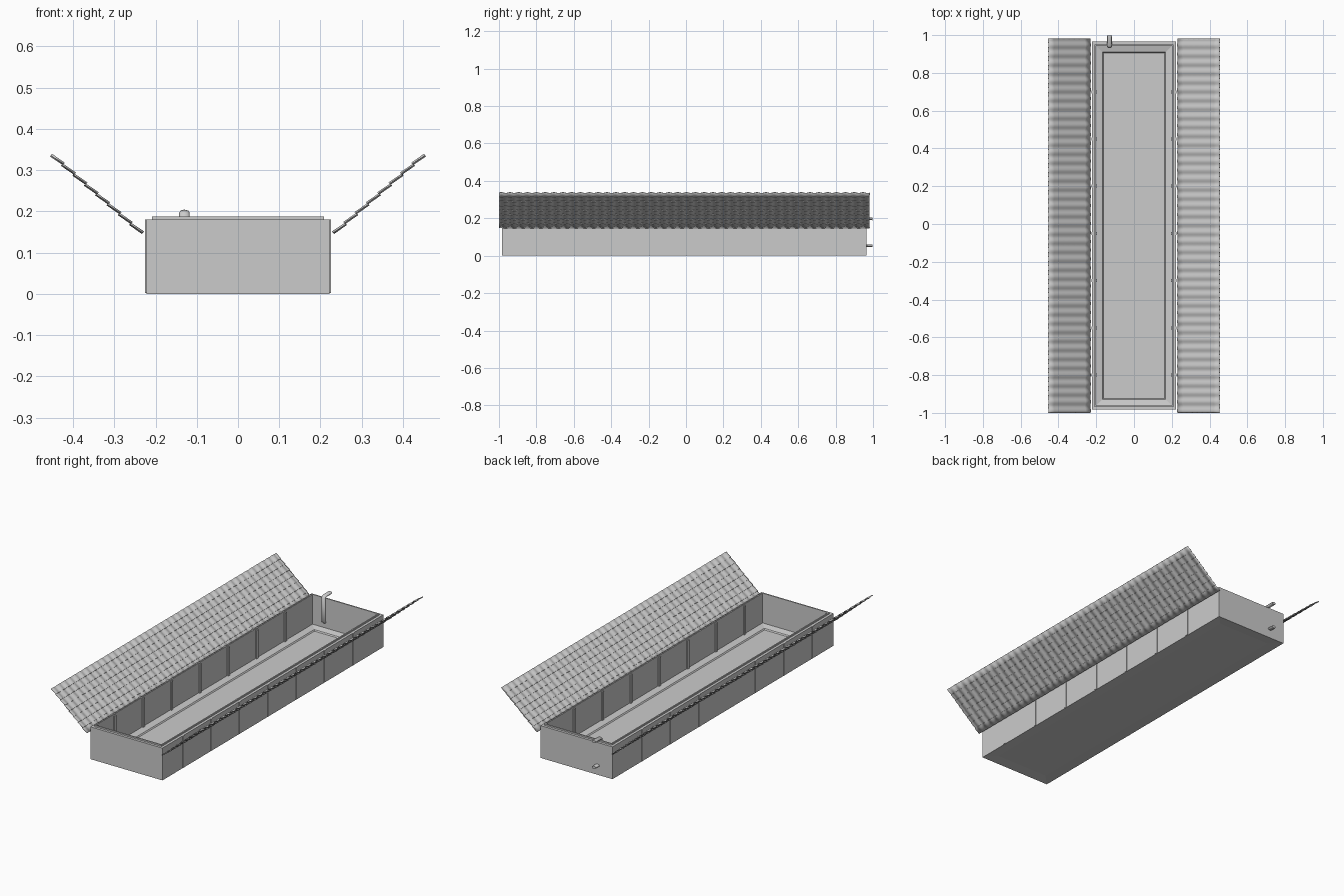
import bpy, bmesh, math
from mathutils import Vector

cube = bpy.data.objects.get("Cube")
if cube:
    bpy.data.objects.remove(cube)

grey = bpy.data.materials.new("plain grey")
grey.use_nodes = True
colour = (0.6, 0.6, 0.6, 1)
grey.diffuse_color = colour
grey.node_tree.nodes["Principled BSDF"].inputs["Base Color"].default_value = colour

HALF_X, HALF_Y, MID_Y = 0.222, 0.974, -0.009


def add_object(name, bm):
    bmesh.ops.recalc_face_normals(bm, faces=bm.faces[:])
    mesh = bpy.data.meshes.new(name)
    bm.to_mesh(mesh)
    bm.free()
    mesh.materials.append(grey)
    obj = bpy.data.objects.new(name, mesh)
    bpy.context.collection.objects.link(obj)
    return obj


def add_box(bm, low, high):
    low, high = Vector(low), Vector(high)
    verts = bmesh.ops.create_cube(bm, size=1)["verts"]
    for v in verts:
        v.co = (low + high) / 2 + v.co * (high - low)


# Trough: rectangular rings given as inset from the outside, and height
def trough():
    rings = [(0.06, 0.004), (0, 0), (0, 0.18), (0.014, 0.18), (0.014, 0.188),
             (0.021, 0.188), (0.021, 0.022), (0.055, 0.014), (0.06, 0.008)]
    bm = bmesh.new()
    loops = []
    for inset, z in rings:
        x, y = HALF_X - inset, HALF_Y - inset
        loops.append([bm.verts.new((sx * x, MID_Y + sy * y, z))
                      for sx, sy in ((-1, -1), (1, -1), (1, 1), (-1, 1))])
    for a, b in zip(loops, loops[1:]):
        for i in range(4):
            j = (i + 1) % 4
            bm.faces.new((a[i], a[j], b[j], b[i]))
    bm.faces.new(loops[0])
    bm.faces.new(loops[-1])
    add_object("trough", bm)


# Upright ribs along both long walls, inside and out
def wall_ribs():
    bm = bmesh.new()
    for side in (-1, 1):
        for i in range(7):
            y = -0.8 + i * 0.25
            for a, b, top in ((HALF_X - 0.003, HALF_X + 0.003, 0.18),
                              (HALF_X - 0.027, HALF_X - 0.018, 0.18)):
                lo, hi = sorted((side * a, side * b))
                add_box(bm, (lo, y - 0.008, 0.002), (hi, y + 0.008, top))
    add_object("wall_ribs", bm)


# Wavy tiled roof panel: overlapping rows down the slope, waves along its length
def roof_panel(name, side):
    rows, waves, steps = 8, 42, 6
    low = Vector((side * 0.232, 0, 0.147))
    high = Vector((side * 0.452, 0, 0.338))
    slope = high - low
    normal = Vector((-side * slope.z, 0, abs(slope.x))).normalized()
    bm = bmesh.new()
    lines = []
    for r in range(rows):
        for part, lift in ((0, 0.002), (1, -0.002)):
            base = low + slope * ((r + part) / rows)
            line = []
            for k in range(waves * steps + 1):
                wave = 0.003 * math.sin(math.tau * k / steps)
                p = base + normal * (lift + wave)
                p.y = -1 + 1.982 * k / (waves * steps)
                line.append(bm.verts.new(p))
            lines.append(line)
    for a, b in zip(lines, lines[1:]):
        for k in range(waves * steps):
            bm.faces.new((a[k], a[k + 1], b[k + 1], b[k]))
    obj = add_object(name, bm)
    solid = obj.modifiers.new("thickness", 'SOLIDIFY')
    solid.thickness = 0.003
    solid.offset = 0
    bpy.ops.object.select_all(action='DESELECT')
    obj.select_set(True)
    bpy.context.view_layer.objects.active = obj
    bpy.ops.object.shade_smooth_by_angle(angle=math.radians(50))


# Flattened pipe: enters low through the end wall, rises and leaves over the rim
def pipe():
    curve = bpy.data.curves.new("water_pipe", 'CURVE')
    curve.dimensions = '3D'
    curve.bevel_depth = 0.0075
    curve.bevel_resolution = 2
    curve.use_fill_caps = True
    path = [(0.998, 0.053), (0.945, 0.053), (0.938, 0.06),
            (0.938, 0.19), (0.945, 0.197), (0.998, 0.197)]
    spline = curve.splines.new('POLY')
    spline.points.add(len(path) - 1)
    for point, (y, z) in zip(spline.points, path):
        point.co = (0, y, z, 1)
    curve.materials.append(grey)
    obj = bpy.data.objects.new("water_pipe", curve)
    obj.location.x = -0.13
    obj.scale.x = 1.7
    bpy.context.collection.objects.link(obj)


trough()
wall_ribs()
roof_panel("left_roof_panel", 1)
roof_panel("right_roof_panel", -1)
pipe()
